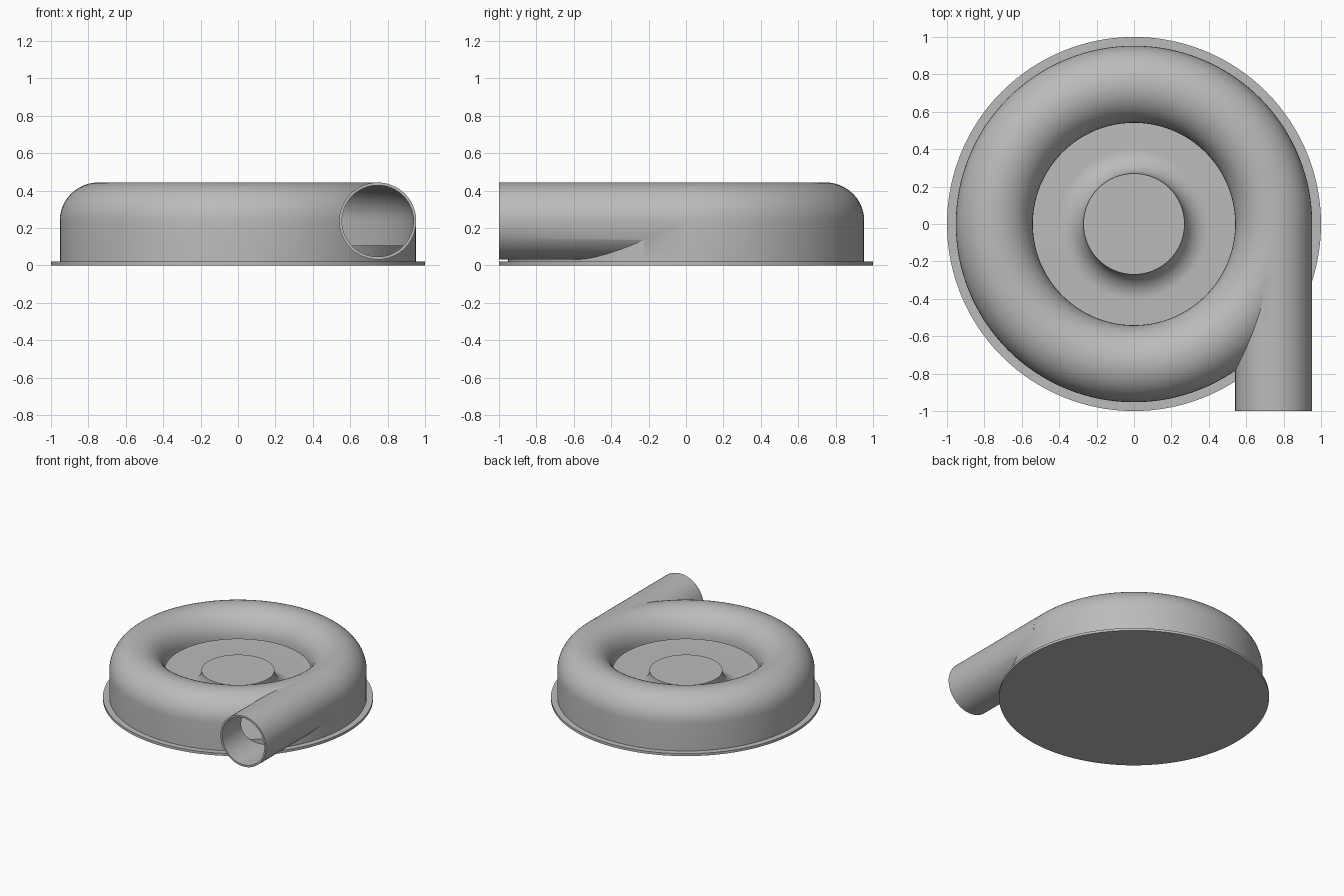
import bpy, bmesh, math
from mathutils import Matrix, Vector

cube = bpy.data.objects.get("Cube")
if cube:
    bpy.data.objects.remove(cube, do_unlink=True)

RING = 0.747      # radius of the scroll centre line
TUBE = 0.206      # outer tube radius
WALL = 0.015
MID = 0.237       # height of the scroll centre line
FLANGE = 0.02
FLOOR = 0.105

grey = bpy.data.materials.new("plain grey")
grey.use_nodes = True
colour = (0.5, 0.5, 0.5, 1)
grey.diffuse_color = colour
grey.node_tree.nodes["Principled BSDF"].inputs["Base Color"].default_value = colour


def add_object(name, bm):
    bmesh.ops.recalc_face_normals(bm, faces=bm.faces)
    mesh = bpy.data.meshes.new(name)
    bm.to_mesh(mesh)
    bm.free()
    mesh.materials.append(grey)
    obj = bpy.data.objects.new(name, mesh)
    bpy.context.collection.objects.link(obj)
    return obj


def arc(cx, cz, radius, start, end, steps=24):
    angles = [math.radians(start + (end - start) * i / steps) for i in range(steps + 1)]
    return [(cx + radius * math.cos(a), cz + radius * math.sin(a)) for a in angles]


def revolve(name, profile, segments=128):
    """Spin a closed (radius, height) profile around the z axis."""
    bm = bmesh.new()
    rings = []
    for i in range(segments):
        a = 2 * math.pi * i / segments
        rings.append([bm.verts.new((r * math.cos(a), r * math.sin(a), z)) for r, z in profile])
    n = len(profile)
    for i in range(segments):
        here, after = rings[i], rings[(i + 1) % segments]
        for j in range(n):
            k = (j + 1) % n
            if profile[j][0] + profile[k][0] > 0:
                bm.faces.new((here[j], after[j], after[k], here[k]))
    bmesh.ops.remove_doubles(bm, verts=bm.verts, dist=1e-5)
    bmesh.ops.dissolve_degenerate(bm, edges=bm.edges, dist=1e-6)
    return add_object(name, bm)


def pipe(name, radius, front, back):
    bm = bmesh.new()
    place = Matrix.Translation(Vector((RING, (front + back) / 2, MID))) @ Matrix.Rotation(math.pi / 2, 4, "X")
    bmesh.ops.create_cone(bm, cap_ends=True, segments=64, radius1=radius, radius2=radius,
                          depth=back - front, matrix=place)
    return add_object(name, bm)


def combine(target, tool, operation):
    mod = target.modifiers.new(tool.name, "BOOLEAN")
    mod.operation = operation
    mod.solver = "EXACT"
    mod.object = tool
    bpy.context.view_layer.objects.active = target
    bpy.ops.object.modifier_apply(modifier=mod.name)
    bpy.data.objects.remove(tool, do_unlink=True)


def smooth(obj):
    bpy.ops.object.select_all(action="DESELECT")
    obj.select_set(True)
    bpy.context.view_layer.objects.active = obj
    bpy.ops.object.shade_smooth_by_angle(angle=math.radians(30))


# Scroll housing: rounded top with straight outer wall, joined to the outlet
housing = revolve("scroll_housing", arc(RING, MID, TUBE, 180, 0)
                  + [(RING + TUBE, FLANGE), (RING - TUBE, FLANGE)])
combine(housing, pipe("outlet_pipe", TUBE, -1.0, -0.02), "UNION")

# Hollow out the chamber, leaving an open intake lip, and bore the outlet
inner = TUBE - WALL
chamber = revolve("chamber_cutter", arc(RING, MID, inner, 180, 0)
                  + [(RING + inner, -0.1), (0.45, -0.1), (0.45, MID)])
combine(housing, chamber, "DIFFERENCE")
combine(housing, pipe("outlet_bore", inner, -1.1, -0.02), "DIFFERENCE")
smooth(housing)

# Base flange
flange = revolve("base_flange", [(0, 0), (1, 0), (1, FLANGE), (0, FLANGE)])
smooth(flange)

# Raised floor sweeping up to the flat central hub
rise = MID - FLOOR
hub = revolve("floor_and_hub", [(0, FLANGE), (RING + inner, FLANGE), (RING + inner, FLOOR)]
              + arc(0.27 + rise, MID, rise, 270, 180, 16) + [(0, MID)])
smooth(hub)
